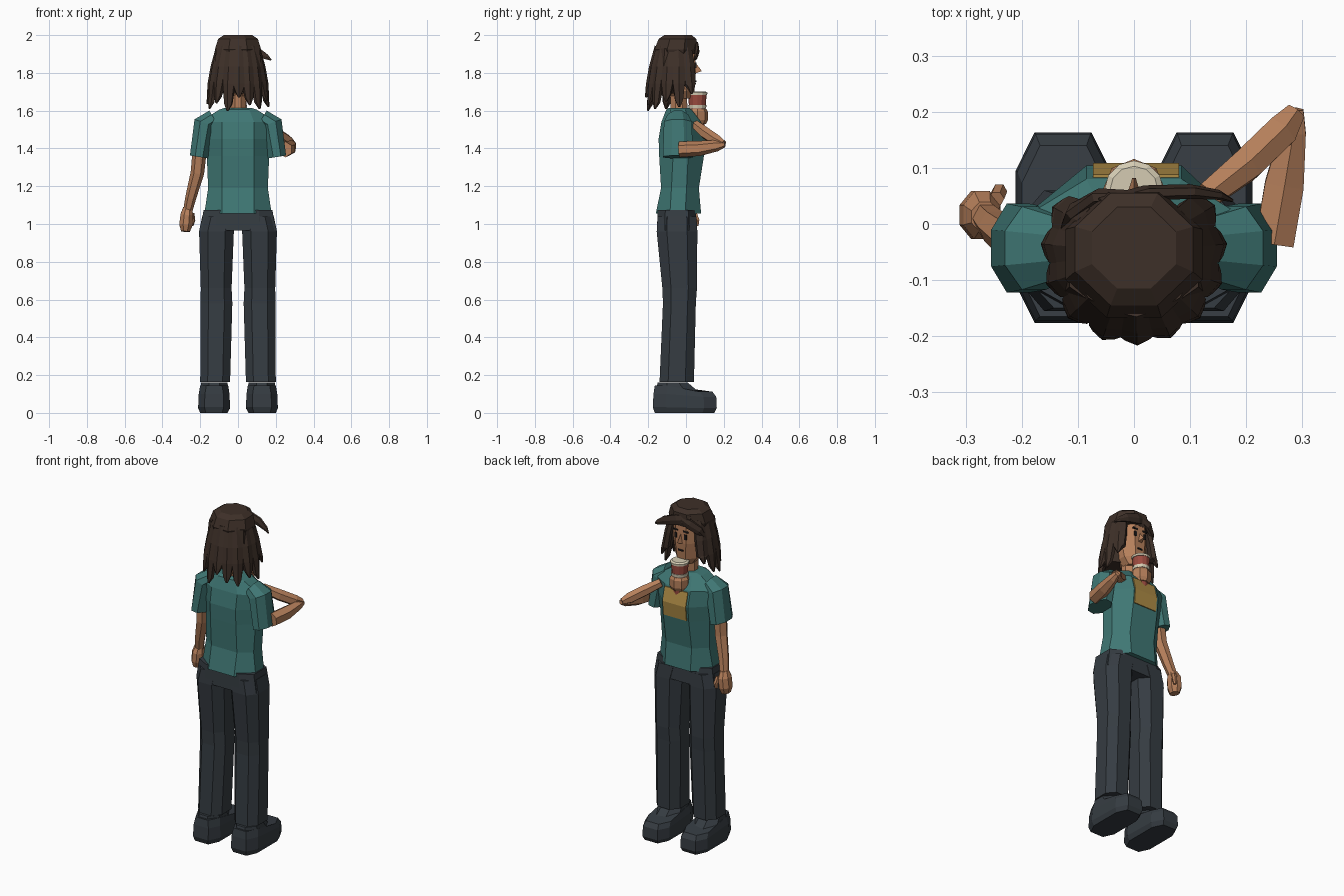
import bpy, bmesh, math
from mathutils import Vector


def material(name, rgb):
    m = bpy.data.materials.new(name)
    m.diffuse_color = (*rgb, 1)
    return m


TEAL = material("teal cloth", (0.05, 0.185, 0.175))
SLATE = material("dark slate", (0.036, 0.045, 0.054))
HAIR = material("dark brown", (0.047, 0.029, 0.021))
SKIN = material("warm skin", (0.47, 0.215, 0.105))
GOLD = material("mustard", (0.42, 0.26, 0.06))
RED = material("brick red", (0.33, 0.07, 0.05))
CREAM = material("cream", (0.66, 0.6, 0.45))
DARK = material("near black", (0.015, 0.013, 0.013))


def loft(name, rings, mat):
    """Closed skin over rings with equal point counts."""
    bm = bmesh.new()
    loops = [[bm.verts.new(p) for p in r] for r in rings]
    n = len(loops[0])
    for a, b in zip(loops, loops[1:]):
        for i in range(n):
            j = (i + 1) % n
            bm.faces.new((a[i], a[j], b[j], b[i]))
    bm.faces.new(loops[0][::-1])
    bm.faces.new(loops[-1])
    bmesh.ops.recalc_face_normals(bm, faces=bm.faces)
    me = bpy.data.meshes.new(name)
    bm.to_mesh(me)
    bm.free()
    me.materials.append(mat)
    ob = bpy.data.objects.new(name, me)
    bpy.context.collection.objects.link(ob)
    return ob


def octo(x0, x1, y0, y1, z, c=0.3):
    """Chamfered rectangle at height z."""
    cx, cy = (x1 - x0) * c, (y1 - y0) * c
    return [(x0 + cx, y0, z), (x1 - cx, y0, z), (x1, y0 + cy, z), (x1, y1 - cy, z),
            (x1 - cx, y1, z), (x0 + cx, y1, z), (x0, y1 - cy, z), (x0, y0 + cy, z)]


def tube(name, path, mat, side, n=6):
    """Tube along (x, y, z, half width, half depth) points; width lies along side."""
    pts = [Vector(p[:3]) for p in path]
    rings = []
    for i, p in enumerate(path):
        d = (pts[min(i + 1, len(pts) - 1)] - pts[max(i - 1, 0)]).normalized()
        s = Vector(side)
        s = (s - d * s.dot(d)).normalized()
        u = d.cross(s)
        rings.append([pts[i] + s * p[3] * math.cos(math.tau * (k + .5) / n)
                      + u * p[4] * math.sin(math.tau * (k + .5) / n) for k in range(n)])
    return loft(name, rings, mat)


def mirrored(rings, s):
    return [[(x * s, y, z) for x, y, z in r] for r in rings]


# Shoes and trouser legs
for s, tag in ((1, "right"), (-1, "left")):
    def shoe_ring(x0, x1, yb, yf, z, zf):
        out = octo(x0, x1, yb, yf, z, .2)
        return [(x, y, zf if y > .08 else z) for x, y, z in out]
    loft(tag + "_shoe", mirrored([
        shoe_ring(.055, .2, -.165, .15, 0, 0),
        shoe_ring(.042, .211, -.176, .163, .03, .025),
        shoe_ring(.045, .208, -.172, .16, .1, .085),
        octo(.06, .19, -.165, .14, .115, .22)[:4]
        + [(.16, .06, .115), (.09, .06, .115)]
        + octo(.06, .19, -.165, .14, .115, .22)[6:],
    ][:3] + [[(x, y, .112 if y > .05 else .145)
              for x, y, z in octo(.052, .2, -.165, .14, 0, .22)]], s), SLATE)
    loft(tag + "_shoe_ankle", mirrored([octo(.05, .203, -.165, .08, .1),
                                        octo(.055, .195, -.15, .01, .16)], s), SLATE)
    loft(tag + "_trouser_leg", mirrored([
        octo(.042, .2, -.14, .042, .163, .25),
        octo(.03, .198, -.122, .052, .58, .25),
        octo(.034, .197, -.125, .058, .66, .25),
        octo(.022, .206, -.155, .06, .96, .25),
        octo(.0, .19, -.15, .055, 1.04, .25)], s), SLATE)
loft("trouser_hips", [octo(-.2, .2, -.154, .058, .965, .2),
                      octo(-.182, .182, -.15, .052, 1.075, .2)], SLATE)


# Shirt body, with a flat front panel of constant width
def torso_ring(w, yb, yf, z, fw=.085):
    m = (yb + yf) / 2
    return [(-fw, yb, z), (fw, yb, z), (w, m - .045, z), (w, m + .035, z),
            (fw, yf, z), (-fw, yf, z), (-w, m + .035, z), (-w, m - .045, z)]


loft("shirt", [torso_ring(.178, -.16, .08, 1.055),
               torso_ring(.158, -.132, .068, 1.19),
               torso_ring(.165, -.142, .095, 1.36),
               torso_ring(.18, -.145, .104, 1.45),
               torso_ring(.2, -.13, .08, 1.54),
               torso_ring(.1, -.105, .03, 1.605, .06),
               torso_ring(.07, -.09, .015, 1.615, .04)], TEAL)

# Chest patch following the two front facets
patch = [(.083, 1.53), (.104, 1.45), (.096, 1.365)]
loft("chest_patch", [[(x, y + d, z) for x, d in
                      ((-.073, -.004), (.08, -.004), (.08, .005), (-.073, .005))]
                     for y, z in patch], GOLD)

# Sleeves
for s, tag in ((1, "right"), (-1, "left")):
    tube(tag + "_sleeve", [(s * .13, -.043, 1.565, .06, .045),
                           (s * .178, -.043, 1.535, .08, .06),
                           (s * .207, -.043, 1.355, .086, .052)],
         TEAL, (0, 1, 0), 8)

# Hanging arm and hand
tube("left_arm", [(-.2, -.04, 1.42, .042, .038), (-.215, -.03, 1.27, .038, .036),
                  (-.25, -.005, 1.14, .032, .029), (-.268, .015, 1.06, .027, .024)],
     SKIN, (0, 1, 0))
tube("left_hand", [(-.266, .013, 1.085, .028, .026), (-.271, .016, 1.05, .046, .036),
                   (-.276, .016, .995, .046, .038), (-.278, .014, .96, .033, .025)],
     SKIN, (0, 1, 0), 8)
tube("left_thumb", [(-.245, .045, 1.055, .014, .014), (-.24, .058, 1.02, .015, .014),
                    (-.245, .058, .99, .009, .009)], SKIN, (0, 1, 0))

# Bent arm
tube("right_upper_arm", [(.25, -.035, 1.395, .04, .042), (.268, .07, 1.4, .04, .04),
                         (.284, .165, 1.415, .026, .03), (.29, .205, 1.422, .014, .015)],
     SKIN, (1, 0, 0))
tube("right_forearm", [(.288, .2, 1.425, .02, .018), (.262, .165, 1.44, .033, .032),
                       (.2, .105, 1.48, .033, .033), (.13, .05, 1.525, .026, .026)],
     SKIN, (1, -1, 0))

# Drinking cup held by a wrapped hand
CX, CY = 0, .06


def disc(r, z, n=12):
    return [(CX + r * math.cos(math.tau * i / n), CY + r * math.sin(math.tau * i / n), z)
            for i in range(n)]


loft("cup", [disc(.034, 1.485), disc(.049, 1.685)], RED)
loft("cup_lid", [disc(.052, 1.683), disc(.053, 1.695), disc(.043, 1.702)], CREAM)
loft("cup_band", [disc(.0465, 1.612), disc(.0485, 1.63)], CREAM)
loft("gripping_hand", [disc(.046, 1.53, 8), disc(.056, 1.55, 8),
                       disc(.056, 1.595, 8), disc(.047, 1.61, 8)], SKIN)

# Neck, head and face
loft("neck", [octo(-.043, .043, -.08, .008, 1.57), octo(-.043, .043, -.085, .005, 1.72)], SKIN)
loft("head", [octo(-.04, .04, -.07, .035, 1.665), octo(-.07, .07, -.1, .045, 1.705),
              octo(-.088, .088, -.13, .052, 1.8), octo(-.088, .088, -.13, .048, 1.93)], SKIN)
loft("nose", [[(-.015, .045, 1.795), (.015, .045, 1.795), (0, .045, 1.86)],
              [(-.003, .082, 1.809), (.003, .082, 1.809), (0, .08, 1.816)]], SKIN)


def plate(name, x, z, w, h):
    loft(name, [[(x + a * w, y, z + b * h) for a, b in
                 ((-1, -1), (1, -1), (1, 1), (-1, 1))] for y in (.047, .0545)], DARK)


for s, tag in ((1, "right"), (-1, "left")):
    plate(tag + "_eye", s * .032, 1.84, .007, .015)
    plate(tag + "_eyebrow", s * .034, 1.873, .016, .004)
plate("mouth", 0, 1.755, .016, .004)

# Hair: crown, back shell and hanging locks
loft("hair_crown", [octo(-.115, .115, -.16, .05, 1.9), octo(-.122, .122, -.167, .058, 1.925),
                    octo(-.105, .105, -.145, .055, 1.98), octo(-.075, .075, -.115, .03, 2.0)], HAIR)
loft("hair_back", [octo(-.12, .12, -.17, -.035, 1.69), octo(-.125, .125, -.17, -.01, 1.8),
                   octo(-.115, .115, -.16, .0, 1.93)], HAIR)

locks = [(30, 1.69), (5, 1.62), (-20, 1.65), (-45, 1.61), (-67, 1.63), (-88, 1.67),
         (-110, 1.6), (-135, 1.64), (-160, 1.61), (-185, 1.635), (-209, 1.7)]
for i, (deg, tip) in enumerate(locks):
    a = math.radians(deg)
    dx, dy = math.cos(a), math.sin(a)
    prof = [(.098, 1.94, .034, .018), (.124, 1.83, .04, .022),
            (.138, 1.74, .036, .024), (.15, tip + .035, .024, .016), (.162, tip, .006, .005)]
    tube("hair_lock_%d" % i, [(dx * r, -.05 + dy * r, z, w, d) for r, z, w, d in prof],
         HAIR, (-dy, dx, 0))

# Swept fringe
tube("fringe_long", [(-.06, .035, 1.955, .02, .012), (.02, .055, 1.935, .034, .014),
                     (.1, .058, 1.912, .028, .013), (.15, .052, 1.885, .016, .009),
                     (.175, .042, 1.868, .004, .003)], HAIR, (0, 0, 1))
tube("fringe_short", [(.0, .048, 1.95, .016, .012), (-.06, .05, 1.925, .032, .014),
                      (-.105, .025, 1.89, .026, .014), (-.125, -.005, 1.84, .008, .006)],
     HAIR, (0, 0, 1))
